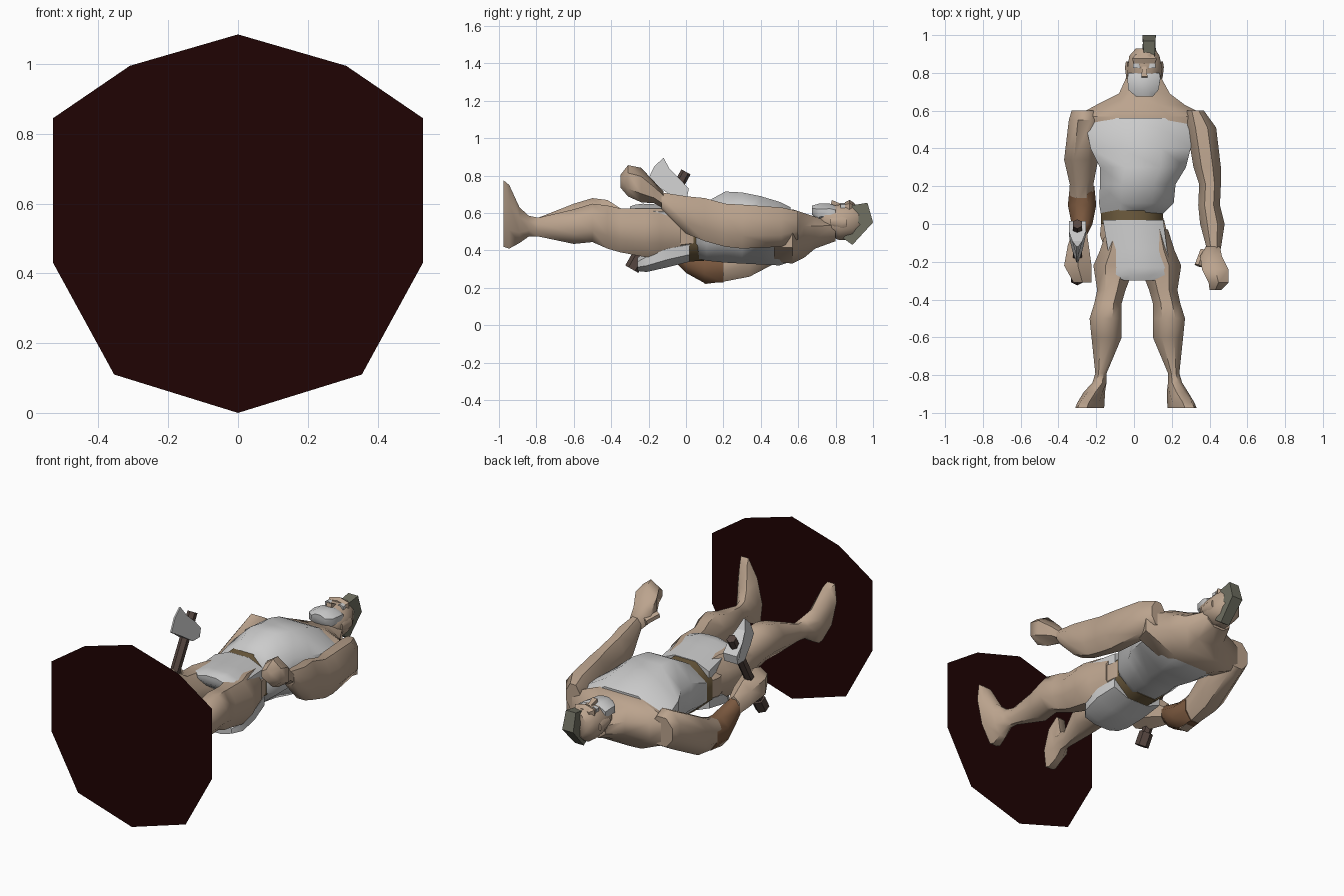
import bpy, bmesh, math
from mathutils import Vector


def mat(name, rgb):
    m = bpy.data.materials.new(name)
    m.diffuse_color = (*rgb, 1)
    return m


SKIN = mat("skin", (0.50, 0.37, 0.27))
LEATHER = mat("leather", (0.20, 0.10, 0.05))
WOOD = mat("dark_wood", (0.09, 0.06, 0.05))
BELT = mat("belt", (0.16, 0.11, 0.05))
HAIR = mat("hair", (0.16, 0.16, 0.12))
DARK = mat("dark_red", (0.014, 0.001, 0.001))


def finish(name, bm, material=None, smooth=True):
    bmesh.ops.recalc_face_normals(bm, faces=bm.faces)
    me = bpy.data.meshes.new(name)
    bm.to_mesh(me)
    bm.free()
    ob = bpy.data.objects.new(name, me)
    bpy.context.collection.objects.link(ob)
    if material:
        me.materials.append(material)
    if smooth:
        bpy.ops.object.select_all(action='DESELECT')
        ob.select_set(True)
        bpy.context.view_layer.objects.active = ob
        bpy.ops.object.shade_smooth_by_angle(angle=math.radians(50))
    return ob


def loft(name, sections, material=None, n=8):
    """Skin n-sided rings; a section is (y, x_min, x_max, z_min, z_max[, sideways lean])."""
    bm = bmesh.new()
    k = 1 / math.cos(math.pi / n)
    rings = []
    for y, x0, x1, z0, z1, *lean in sections:
        s = lean[0] if lean else 0
        ring = []
        for i in range(n):
            a = 2 * math.pi * (i + 0.5) / n
            c, d = k * math.cos(a), k * math.sin(a)
            ring.append(bm.verts.new(((x0 + x1) / 2 + (x1 - x0) / 2 * c + s * d, y,
                                      (z0 + z1) / 2 + (z1 - z0) / 2 * d)))
        rings.append(ring)
    for a, b in zip(rings, rings[1:]):
        for i in range(n):
            j = (i + 1) % n
            bm.faces.new((a[i], a[j], b[j], b[i]))
    bm.faces.new(rings[0])
    bm.faces.new(rings[-1])
    return finish(name, bm, material)


def plate(name, points, x, half, material=None):
    """Side profile in (y, z), each point with its own thickness factor."""
    bm = bmesh.new()
    a = [bm.verts.new((x - half * t, y, z)) for y, z, t in points]
    b = [bm.verts.new((x + half * t, y, z)) for y, z, t in points]
    bm.faces.new(a)
    bm.faces.new(b[::-1])
    for i in range(len(a)):
        j = (i + 1) % len(a)
        bm.faces.new((a[i], b[i], b[j], a[j]))
    return finish(name, bm, material, smooth=False)


def rod(name, p, q, r, material=None, n=6):
    p, q = Vector(p), Vector(q)
    bm = bmesh.new()
    bmesh.ops.create_cone(bm, cap_ends=True, segments=n, radius1=r, radius2=r, depth=(q - p).length)
    bm.transform((q - p).to_track_quat('Z', 'Y').to_matrix().to_4x4())
    bmesh.ops.translate(bm, vec=(p + q) / 2, verts=bm.verts)
    return finish(name, bm, material, smooth=False)


# Flat disc standing at the feet
half = [(0.355, 0.11), (0.53, 0.43), (0.53, 0.845), (0.31, 0.995)]
outline = [(0, 0)] + half + [(0, 1.085)] + [(-x, z) for x, z in reversed(half)]
bm = bmesh.new()
bm.faces.new([bm.verts.new((x, -1, z)) for x, z in outline])
finish("disc", bm, DARK, smooth=False)

# Torso: tunic, bare shoulders and neck, hips, belt
loft("tunic", [(0.05, -0.175, 0.15, 0.36, 0.62), (0.11, -0.185, 0.21, 0.345, 0.66),
               (0.21, -0.18, 0.22, 0.335, 0.715), (0.30, -0.18, 0.275, 0.33, 0.71),
               (0.40, -0.23, 0.30, 0.325, 0.69), (0.50, -0.25, 0.33, 0.32, 0.66),
               (0.56, -0.23, 0.30, 0.34, 0.63)])
loft("shoulders", [(0.47, -0.27, 0.36, 0.34, 0.60), (0.57, -0.31, 0.39, 0.33, 0.62),
                   (0.63, -0.20, 0.27, 0.36, 0.60), (0.69, -0.08, 0.19, 0.41, 0.58),
                   (0.80, -0.03, 0.13, 0.45, 0.57)], SKIN)
loft("hips", [(0.05, -0.17, 0.15, 0.37, 0.61), (-0.06, -0.18, 0.18, 0.35, 0.61),
              (-0.20, -0.13, 0.15, 0.36, 0.59)], SKIN)
loft("belt", [(0.095, -0.175, 0.15, 0.345, 0.635), (0.0, -0.175, 0.155, 0.34, 0.63)], BELT)

# Loincloth, hugging the hips at front and back
loft("front_flap", [(0.02, -0.165, 0.155, 0.50, 0.635), (-0.13, -0.14, 0.175, 0.51, 0.645),
                    (-0.23, -0.12, 0.19, 0.53, 0.65), (-0.27, -0.11, 0.18, 0.56, 0.645),
                    (-0.30, -0.05, 0.11, 0.59, 0.635)])
loft("back_flap", [(0.02, -0.17, 0.16, 0.34, 0.47), (-0.10, -0.16, 0.185, 0.31, 0.45),
                   (-0.21, -0.13, 0.18, 0.285, 0.40), (-0.26, -0.10, 0.14, 0.29, 0.36)])

# Legs with feet turned outward; the right one mirrors the left, knee a little higher
leg = [(-0.03, 0.03, 0.18, 0.37, 0.61, 0), (-0.14, 0.02, 0.215, 0.36, 0.625, 0),
       (-0.22, 0.03, 0.25, 0.365, 0.625, 0),
       (-0.35, 0.08, 0.23, 0.39, 0.625, 0), (-0.42, 0.10, 0.245, 0.41, 0.64, 0),
       (-0.50, 0.10, 0.27, 0.445, 0.65, 0), (-0.60, 0.10, 0.26, 0.435, 0.62, 0),
       (-0.79, 0.18, 0.24, 0.475, 0.575, 0), (-0.84, 0.18, 0.255, 0.475, 0.585, 0),
       (-0.89, 0.18, 0.28, 0.44, 0.63, 0.015), (-0.945, 0.19, 0.305, 0.41, 0.75, 0.035),
       (-0.975, 0.195, 0.315, 0.42, 0.775, 0.04)]
loft("left_leg", leg, SKIN)
right = []
for y, a, b, c, d, s in leg:
    lift = 0.03 if -0.7 < y < -0.4 else 0
    axis = 0.035 if y > -0.85 else 0.02
    right.append((y, axis - b, axis - a, c + lift, d + lift, -s))
loft("right_leg", right, SKIN)

# Left arm, raised forearm and open hand
loft("left_arm", [(0.60, 0.28, 0.37, 0.46, 0.61), (0.51, 0.28, 0.435, 0.42, 0.63),
                  (0.30, 0.315, 0.46, 0.41, 0.645), (0.21, 0.345, 0.46, 0.42, 0.65),
                  (0.10, 0.34, 0.455, 0.45, 0.68), (0.0, 0.35, 0.48, 0.49, 0.69),
                  (-0.13, 0.385, 0.46, 0.62, 0.71)], SKIN)
loft("left_hand", [(-0.12, 0.38, 0.455, 0.63, 0.71), (-0.17, 0.35, 0.465, 0.66, 0.76),
                   (-0.24, 0.36, 0.50, 0.67, 0.83), (-0.31, 0.395, 0.50, 0.70, 0.845),
                   (-0.35, 0.40, 0.46, 0.74, 0.80)], SKIN, n=6)
rod("left_thumb", (0.37, -0.14, 0.69), (0.34, -0.22, 0.71), 0.022, SKIN)

# Right arm, bracer and gripping hand
loft("right_arm", [(0.60, -0.33, -0.19, 0.40, 0.57), (0.55, -0.345, -0.18, 0.37, 0.60),
                   (0.34, -0.37, -0.19, 0.26, 0.49), (0.21, -0.34, -0.215, 0.235, 0.42),
                   (0.10, -0.345, -0.21, 0.22, 0.38)], SKIN)
loft("right_bracer", [(0.20, -0.34, -0.21, 0.23, 0.40), (0.10, -0.35, -0.20, 0.225, 0.39),
                      (0.0, -0.33, -0.22, 0.28, 0.42), (-0.06, -0.325, -0.25, 0.34, 0.45)], LEATHER)
loft("right_hand", [(-0.04, -0.325, -0.25, 0.34, 0.45), (-0.11, -0.35, -0.24, 0.36, 0.51),
                    (-0.22, -0.37, -0.225, 0.39, 0.55), (-0.31, -0.32, -0.225, 0.42, 0.52)], SKIN, n=6)

# Axe
rod("axe_handle", (-0.30, -0.28, 0.32), (-0.30, 0.0, 0.82), 0.028, WOOD)
rod("axe_pommel", (-0.30, -0.29, 0.30), (-0.30, -0.25, 0.37), 0.04, WOOD)
plate("axe_blade", [(0.015, 0.73, 1), (-0.04, 0.79, 1), (-0.09, 0.84, 0.6), (-0.12, 0.895, 0.1),
                    (-0.17, 0.85, 0.1), (-0.205, 0.775, 0.1), (-0.14, 0.735, 0.6), (-0.06, 0.68, 1),
                    (0.005, 0.68, 1)], -0.30, 0.045)

# Head, beard, brow, nose, eyes, ears and hair crest
loft("head", [(0.69, 0.01, 0.09, 0.55, 0.61), (0.74, -0.03, 0.135, 0.49, 0.63),
              (0.82, -0.035, 0.15, 0.455, 0.645), (0.89, -0.025, 0.135, 0.46, 0.655),
              (0.93, 0.01, 0.11, 0.50, 0.63)], SKIN)
loft("beard", [(0.675, 0.01, 0.10, 0.59, 0.64), (0.71, -0.03, 0.13, 0.55, 0.65),
               (0.77, -0.035, 0.14, 0.56, 0.65), (0.80, -0.03, 0.135, 0.56, 0.64)])
loft("brow", [(0.85, 0.0, 0.11, 0.61, 0.655), (0.875, -0.01, 0.12, 0.60, 0.665),
              (0.90, 0.01, 0.10, 0.61, 0.65)], SKIN, n=6)
plate("nose", [(0.85, 0.64, 0.6), (0.78, 0.67, 1), (0.77, 0.63, 1)], 0.055, 0.016, SKIN)
for side, s in (("left", 1), ("right", -1)):
    x = 0.055 + s * 0.04
    loft(side + "_eye", [(0.825, x - 0.02, x + 0.02, 0.62, 0.652), (0.85, x - 0.02, x + 0.02, 0.62, 0.652)], n=6)
    x = 0.055 + s * 0.09
    loft(side + "_ear", [(0.77, x - 0.006, x + 0.006, 0.54, 0.57), (0.83, x - 0.013, x + 0.013, 0.52, 0.58),
                         (0.86, x - 0.008, x + 0.008, 0.53, 0.57)], SKIN, n=6)
plate("hair_crest", [(0.88, 0.64, 0.8), (0.97, 0.655, 0.9), (1.0, 0.55, 1), (0.89, 0.43, 0.8),
                     (0.84, 0.465, 0.8), (0.92, 0.55, 1)], 0.08, 0.036, HAIR)
